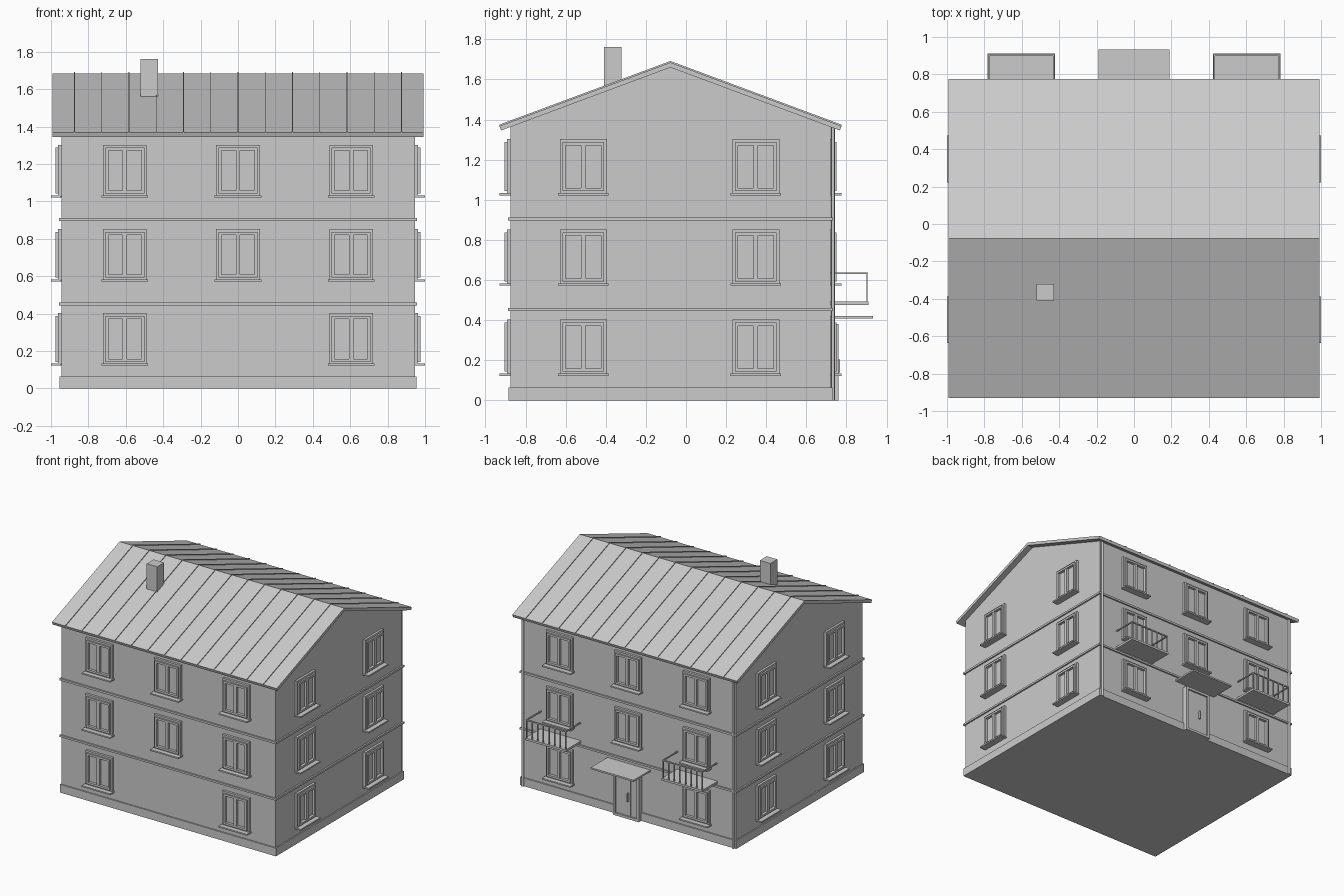
import bpy, bmesh, math
from mathutils import Matrix, Vector

cube = bpy.data.objects.get("Cube")
if cube:
    bpy.data.objects.remove(cube, do_unlink=True)

grey = bpy.data.materials.new("plain grey")
grey.use_nodes = True
grey.diffuse_color = (0.6, 0.6, 0.6, 1)
grey.node_tree.nodes["Principled BSDF"].inputs["Base Color"].default_value = (0.6, 0.6, 0.6, 1)


def finish(name, bm):
    bmesh.ops.recalc_face_normals(bm, faces=bm.faces)
    mesh = bpy.data.meshes.new(name)
    bm.to_mesh(mesh)
    bm.free()
    mesh.materials.append(grey)
    obj = bpy.data.objects.new(name, mesh)
    bpy.context.collection.objects.link(obj)
    return obj


def box(bm, x, y, z, frame=Matrix()):
    """Add a box spanning the given (low, high) ranges, in a wall's frame."""
    lo, hi = Vector((x[0], y[0], z[0])), Vector((x[1], y[1], z[1]))
    m = frame @ Matrix.Translation((lo + hi) / 2) @ Matrix.Diagonal((*(hi - lo), 1))
    bmesh.ops.create_cube(bm, size=1, matrix=m)


def ring(bm, cx, half, z, out, border, frame):
    """Add a rectangular frame standing out from a wall."""
    x0, x1 = cx - half, cx + half
    y = (-out, 0)
    box(bm, (x0, x0 + border), y, z, frame)
    box(bm, (x1 - border, x1), y, z, frame)
    box(bm, (x0 + border, x1 - border), y, (z[0], z[0] + border), frame)
    box(bm, (x0 + border, x1 - border), y, (z[1] - border, z[1]), frame)


def prism(bm, outline, x0, x1):
    """Extrude a (y, z) outline along x."""
    face = bm.faces.new([bm.verts.new((x0, y, z)) for y, z in outline])
    new = bmesh.ops.extrude_face_region(bm, geom=[face])["geom"]
    verts = [v for v in new if isinstance(v, bmesh.types.BMVert)]
    bmesh.ops.translate(bm, verts=verts, vec=(x1 - x0, 0, 0))


FRONT, BACK, SIDE = -0.875, 0.72, 0.945
RIDGE_Y, RIDGE_Z, SLOPE = -0.0775, 1.685, 0.372
EAVE = 0.8525


def roof_z(y, drop=0.0):
    return RIDGE_Z - drop - SLOPE * abs(y - RIDGE_Y)


def wall(x, y, turn):
    return Matrix.Translation((x, y, 0)) @ Matrix.Rotation(turn, 4, "Z")


walls = {
    "front": (wall(0, FRONT, 0), (-0.605, 0, 0.605)),
    "back": (wall(0, BACK, math.pi), (-0.605, 0, 0.605)),
    "left": (wall(SIDE, 0, math.pi / 2), (-0.512, 0.348)),
    "right": (wall(-SIDE, 0, -math.pi / 2), (0.512, -0.348)),
}

# Gabled walls
bm = bmesh.new()
prism(bm, [(FRONT, 0), (BACK, 0), (BACK, roof_z(BACK, 0.015)),
           (RIDGE_Y, roof_z(RIDGE_Y, 0.015)), (FRONT, roof_z(FRONT, 0.015))], -SIDE, SIDE)
finish("walls", bm)

# Plinth and floor bands
for name, z, out in (("plinth", (0, 0.065), 0.01),
                     ("lower_band", (0.445, 0.46), 0.012),
                     ("upper_band", (0.896, 0.912), 0.012)):
    bm = bmesh.new()
    box(bm, (-SIDE - out, SIDE + out), (FRONT - out, BACK + out), z)
    finish(name, bm)

# Roof slab with square-cut eaves
bm = bmesh.new()
y0, y1 = RIDGE_Y - EAVE, RIDGE_Y + EAVE
cut = 0.008
prism(bm, [(y0, roof_z(y0)), (RIDGE_Y, RIDGE_Z), (y1, roof_z(y1)),
           (y1 - cut, roof_z(y1 - cut, 0.025)), (RIDGE_Y, RIDGE_Z - 0.025),
           (y0 + cut, roof_z(y0 + cut, 0.025))], -0.993, 0.993)
finish("roof", bm)

# Standing seams
bm = bmesh.new()
for i in range(-6, 7):
    x = i * 0.1457
    prism(bm, [(y0, roof_z(y0, 0.005)), (y0, roof_z(y0, -0.007)),
               (RIDGE_Y, RIDGE_Z + 0.007), (y1, roof_z(y1, -0.007)),
               (y1, roof_z(y1, 0.005)), (RIDGE_Y, RIDGE_Z - 0.005)], x - 0.002, x + 0.002)
finish("roof_seams", bm)

# Chimney
bm = bmesh.new()
box(bm, (-0.52, -0.427), (-0.41, -0.322), (1.5, 1.762))
finish("chimney", bm)

# Windows: casing, sash, mullion, glass and sill
for side, (frame, centres) in walls.items():
    casing, sash, glass, sill = (bmesh.new() for _ in range(4))
    for floor in range(3):
        z = 0.13 + 0.45 * floor
        for cx in centres:
            if floor == 0 and cx == 0:
                continue
            ring(casing, cx, 0.117, (z, z + 0.273), 0.018, 0.022, frame)
            ring(sash, cx, 0.104, (z + 0.013, z + 0.258), 0.03, 0.016, frame)
            box(sash, (cx - 0.012, cx + 0.012), (-0.028, 0), (z + 0.029, z + 0.242), frame)
            box(glass, (cx - 0.09, cx + 0.09), (-0.009, 0), (z + 0.027, z + 0.245), frame)
            box(sill, (cx - 0.125, cx + 0.125), (-0.055, 0), (z - 0.008, z + 0.003), frame)
    for part, bm in (("casings", casing), ("sashes", sash), ("glass", glass), ("sills", sill)):
        finish(side + "_window_" + part, bm)

back = walls["back"][0]

# Entrance door with handle and canopy
bm = bmesh.new()
ring(bm, 0, 0.115, (-0.0, 0.38), 0.04, 0.02, back)
finish("door_frame", bm)
bm = bmesh.new()
box(bm, (-0.095, 0.034), (-0.028, 0), (0.015, 0.362), back)
box(bm, (0.036, 0.095), (-0.028, 0), (0.015, 0.362), back)
finish("door_leaves", bm)
bm = bmesh.new()
box(bm, (0.012, 0.022), (-0.048, -0.028), (0.14, 0.205), back)
finish("door_handle", bm)
bm = bmesh.new()
box(bm, (-0.19, 0.19), (-0.213, 0), (0.409, 0.422), back)
finish("door_canopy", bm)

# Balconies with railings
for name, cx in (("left", -0.603), ("right", 0.603)):
    bm = bmesh.new()
    box(bm, (cx - 0.18, cx + 0.18), (-0.191, 0), (0.475, 0.492), back)
    finish(name + "_balcony_slab", bm)
    bm = bmesh.new()
    top = (0.629, 0.638)
    box(bm, (cx - 0.178, cx + 0.178), (-0.187, -0.178), top, back)
    for s in (-1, 1):
        x = cx + s * 0.1735
        box(bm, (x - 0.0045, x + 0.0045), (-0.178, 0), top, back)
    for i in range(8):
        x = cx - 0.174 + i * 0.348 / 7
        box(bm, (x - 0.004, x + 0.004), (-0.186, -0.179), (0.49, 0.63), back)
    finish(name + "_balcony_railing", bm)

# Downpipes on the back corners
for name, x in (("left", 0.93), ("right", -0.93)):
    bm = bmesh.new()
    m = Matrix.Translation((x, BACK + 0.013, 0.68))
    bmesh.ops.create_cone(bm, cap_ends=True, segments=12, radius1=0.009, radius2=0.009,
                          depth=1.36, matrix=m)
    pipe = finish(name + "_downpipe", bm)
    for p in pipe.data.polygons:
        p.use_smooth = len(p.vertices) == 4
